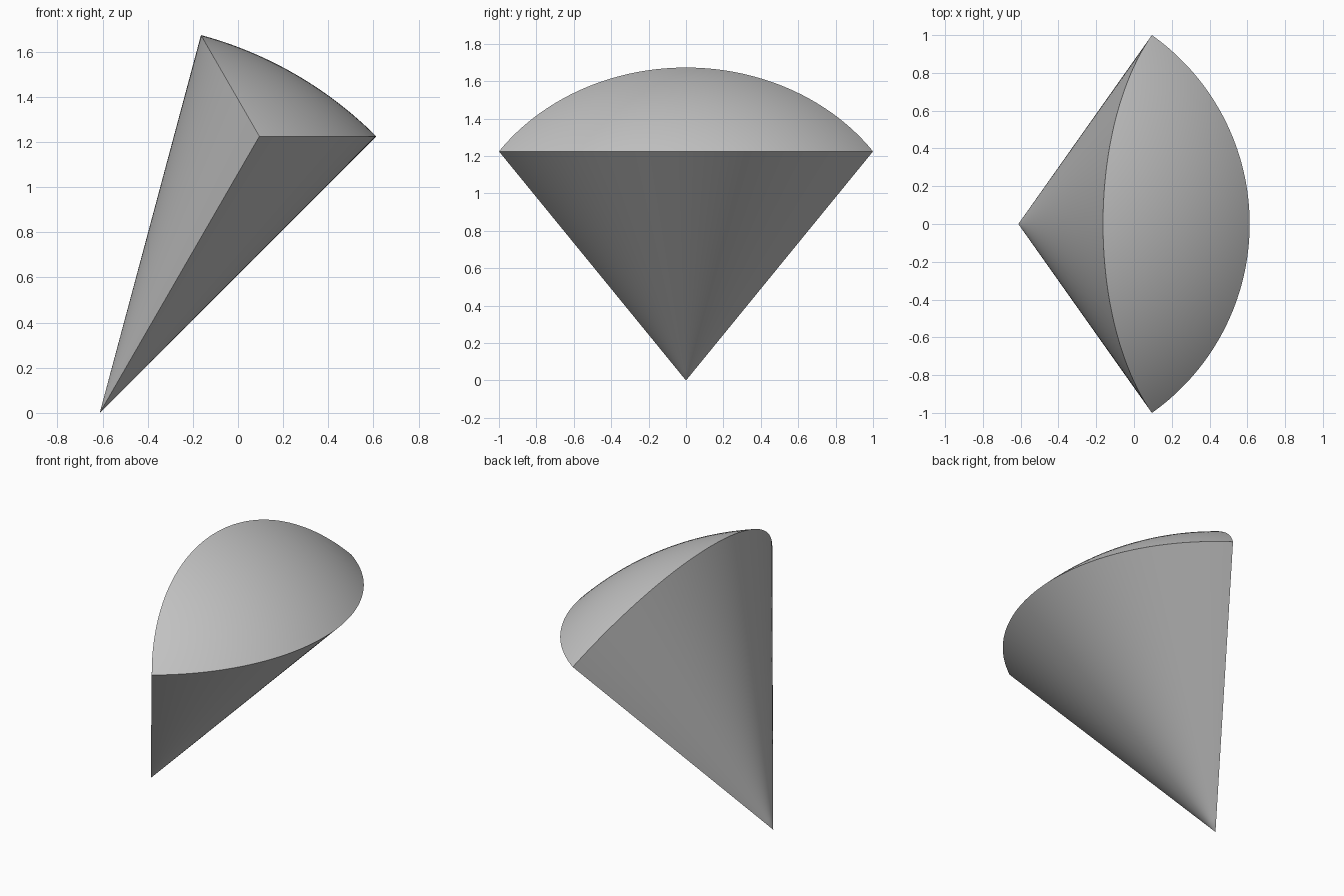
import bpy, bmesh
from math import radians, atan, sqrt, cos, sin
from mathutils import Vector

cube = bpy.data.objects.get("Cube")
if cube:
    bpy.data.objects.remove(cube, do_unlink=True)

RADIUS = sqrt(3)              # distance from the tip to the domed end
APEX = Vector((-RADIUS * sqrt(0.5) / 2, 0, 0))
STEPS, RINGS = 64, 24

grey = bpy.data.materials.new("Plain grey")
grey.use_nodes = True
colour = (0.55, 0.55, 0.55, 1)
grey.diffuse_color = colour
grey.node_tree.nodes["Principled BSDF"].inputs["Base Color"].default_value = colour


def skin(bm, rows):
    """Join neighbouring rows of points with quads."""
    rows = [[bm.verts.new(p) for p in row] for row in rows]
    for a, b in zip(rows, rows[1:]):
        for i in range(len(a) - 1):
            bm.faces.new((a[i], a[i + 1], b[i + 1], b[i]))


# Rim of the upright 45 degree cone, and its mirror on the cone tilted by 60 degrees
half_sweep = atan(sqrt(2))
angles = [half_sweep * (2 * i / STEPS - 1) for i in range(STEPS + 1)]
lower_rim = [Vector((cos(a), sin(a), 1)).normalized() for a in angles]
normal = Vector((-sin(radians(60)), 0, cos(radians(60))))
upper_rim = [p - 2 * p.dot(normal) * normal for p in lower_rim]

bm = bmesh.new()
# Two conical sides running from the tip to each rim
for rim in (lower_rim, upper_rim):
    skin(bm, [[APEX + p * RADIUS * k / RINGS for p in rim] for k in range(RINGS + 1)])
# Spherical end between the rims
skin(bm, [[APEX + RADIUS * p.lerp(q, k / RINGS).normalized()
           for p, q in zip(lower_rim, upper_rim)] for k in range(RINGS + 1)])
bmesh.ops.remove_doubles(bm, verts=bm.verts, dist=1e-4)
bmesh.ops.recalc_face_normals(bm, faces=bm.faces)

mesh = bpy.data.meshes.new("domed_cone_wedge")
bm.to_mesh(mesh)
bm.free()
mesh.materials.append(grey)
wedge = bpy.data.objects.new("domed_cone_wedge", mesh)
bpy.context.collection.objects.link(wedge)

# Smooth surfaces with crisp rims
bpy.ops.object.select_all(action='DESELECT')
wedge.select_set(True)
bpy.context.view_layer.objects.active = wedge
bpy.ops.object.shade_smooth_by_angle(angle=radians(30))
